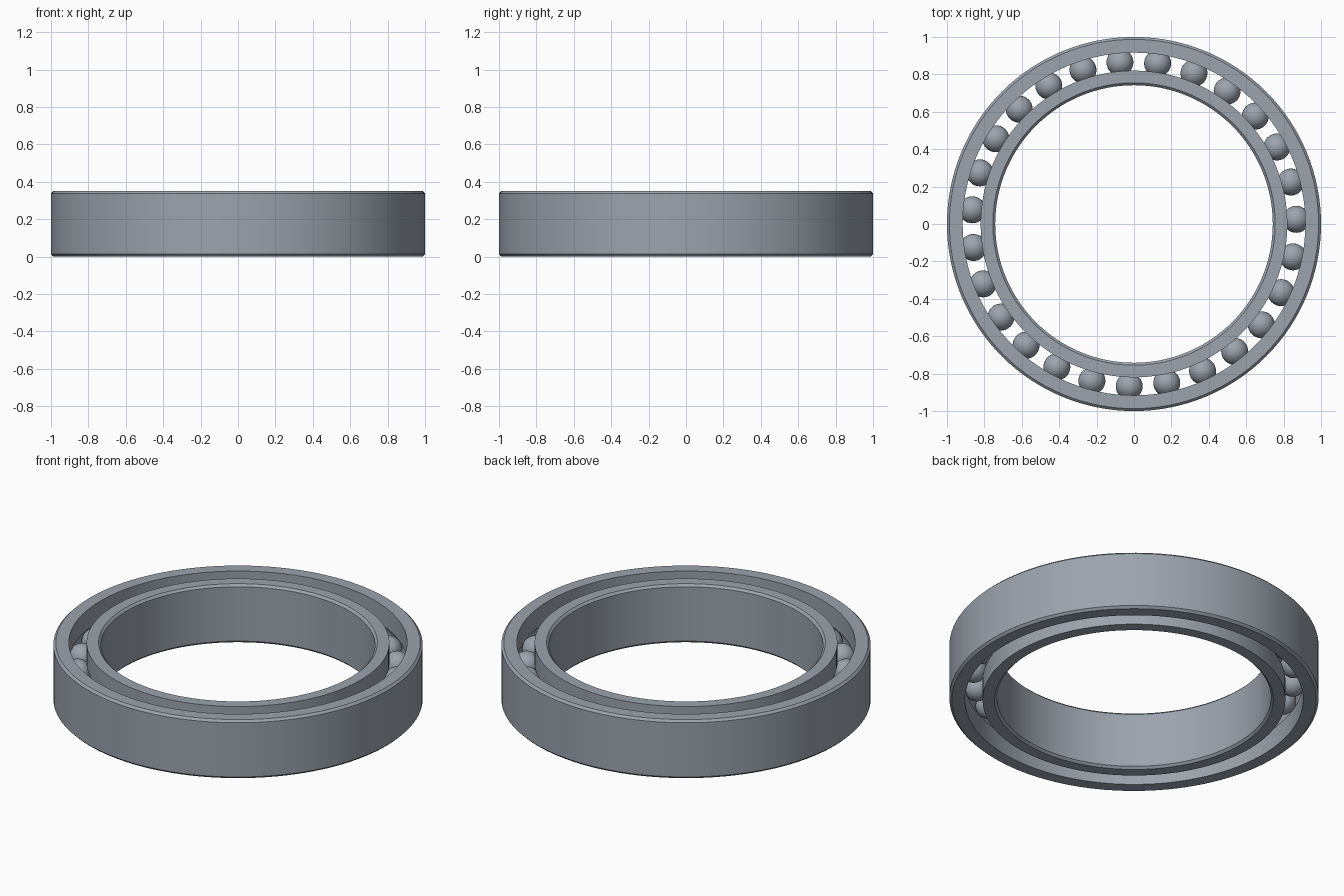
import bpy, bmesh, math

cube = bpy.data.objects.get("Cube")
if cube:
    bpy.data.objects.remove(cube, do_unlink=True)

HEIGHT = 0.35
MID = HEIGHT / 2
CHAMFER = 0.013
PITCH = 0.868      # radius of the circle of ball centres
BALL = 0.072
GROOVE = 0.074
COUNT = 27
SEGMENTS = 128

steel = bpy.data.materials.new("steel grey")
steel.use_nodes = True
colour = (0.33, 0.37, 0.42, 1)
steel.diffuse_color = colour
steel.node_tree.nodes["Principled BSDF"].inputs["Base Color"].default_value = colour


def finish(name, bm, angle):
    bmesh.ops.recalc_face_normals(bm, faces=bm.faces)
    mesh = bpy.data.meshes.new(name)
    bm.to_mesh(mesh)
    bm.free()
    mesh.materials.append(steel)
    obj = bpy.data.objects.new(name, mesh)
    bpy.context.collection.objects.link(obj)
    bpy.ops.object.select_all(action='DESELECT')
    obj.select_set(True)
    bpy.context.view_layer.objects.active = obj
    bpy.ops.object.shade_smooth_by_angle(angle=math.radians(angle))
    return obj


def race_ring(name, plain, raceway):
    """Lathe a ring with a chamfered plain wall and a grooved raceway wall."""
    side = 1 if plain > raceway else -1
    inset = plain - side * CHAMFER
    profile = [(raceway, 0), (inset, 0), (plain, CHAMFER),
               (plain, HEIGHT - CHAMFER), (inset, HEIGHT), (raceway, HEIGHT)]
    # Groove arc follows the balls, from top to bottom
    limit = math.acos(abs(raceway - PITCH) / GROOVE)
    for i in range(13):
        a = limit * (1 - i / 6)
        profile.append((PITCH + side * GROOVE * math.cos(a), MID + GROOVE * math.sin(a)))

    bm = bmesh.new()
    loops = []
    for s in range(SEGMENTS):
        t = math.tau * s / SEGMENTS
        loops.append([bm.verts.new((r * math.cos(t), r * math.sin(t), z)) for r, z in profile])
    for s in range(SEGMENTS):
        a, b = loops[s], loops[(s + 1) % SEGMENTS]
        for i in range(len(profile)):
            j = (i + 1) % len(profile)
            bm.faces.new((a[i], a[j], b[j], b[i]))
    return finish(name, bm, 25)


# Outer and inner rings
race_ring("outer_ring", 1.0, 0.916)
race_ring("inner_ring", 0.742, 0.82)

# Balls, sharing one mesh
bm = bmesh.new()
bmesh.ops.create_uvsphere(bm, u_segments=32, v_segments=16, radius=BALL)
first = finish("ball_1", bm, 60)
for k in range(COUNT):
    ball = first if k == 0 else first.copy()
    if k:
        ball.name = f"ball_{k + 1}"
        bpy.context.collection.objects.link(ball)
    t = math.radians(1.65) + math.tau * k / COUNT
    ball.location = (PITCH * math.cos(t), PITCH * math.sin(t), MID)
